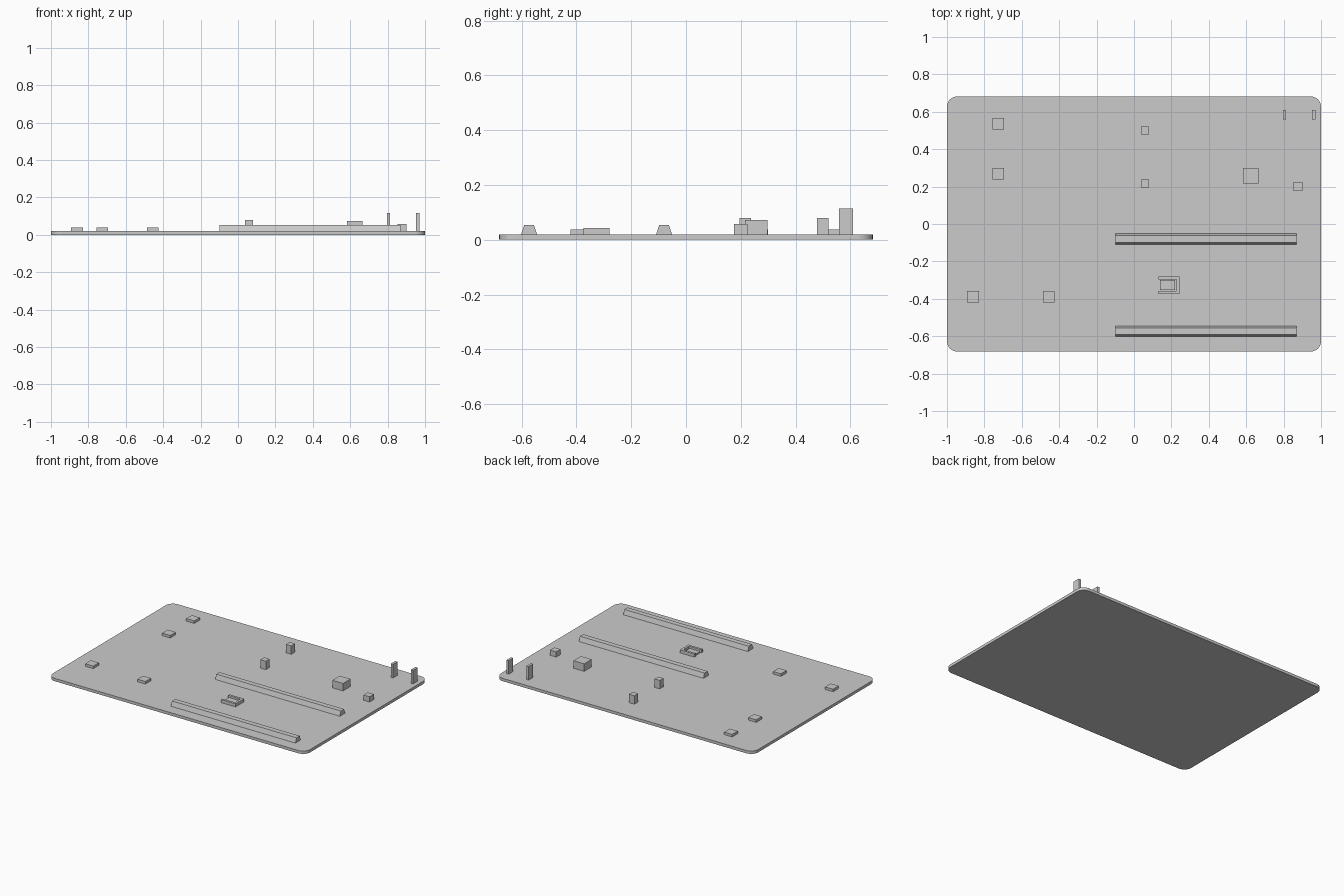
import bpy, bmesh

cube = bpy.data.objects.get("Cube")
if cube:
    bpy.data.objects.remove(cube, do_unlink=True)

grey = bpy.data.materials.new("plain grey")
grey.use_nodes = True
colour = (0.6, 0.6, 0.6, 1)
grey.diffuse_color = colour
grey.node_tree.nodes["Principled BSDF"].inputs["Base Color"].default_value = colour

TOP = 0.02      # top of the base plate
SINK = 0.015    # parts are rooted slightly inside the plate


def finish(name, bm):
    bmesh.ops.recalc_face_normals(bm, faces=bm.faces)
    mesh = bpy.data.meshes.new(name)
    bm.to_mesh(mesh)
    bm.free()
    mesh.materials.append(grey)
    obj = bpy.data.objects.new(name, mesh)
    bpy.context.collection.objects.link(obj)
    return obj


def extrude(name, points, vector):
    """Solid made by sweeping a flat outline along a vector."""
    bm = bmesh.new()
    face = bm.faces.new([bm.verts.new(p) for p in points])
    swept = bmesh.ops.extrude_face_region(bm, geom=[face])["geom"]
    verts = [v for v in swept if isinstance(v, bmesh.types.BMVert)]
    bmesh.ops.translate(bm, verts=verts, vec=vector)
    return finish(name, bm)


def block(name, x, y, wide, deep, top, bottom=SINK):
    a, b = wide / 2, deep / 2
    outline = [(x + i * a, y + j * b, bottom)
               for i, j in ((-1, -1), (1, -1), (1, 1), (-1, 1))]
    return extrude(name, outline, (0, 0, top - bottom))


# Base plate with rounded corners
plate = block("base_plate", 0, 0, 2, 1.364, TOP, 0)
bm = bmesh.new()
bm.from_mesh(plate.data)
corners = [e for e in bm.edges
           if abs(e.verts[0].co.z - e.verts[1].co.z) > TOP / 2]
bmesh.ops.bevel(bm, geom=corners, offset=0.055, segments=8, profile=0.5,
                affect="EDGES")
bm.to_mesh(plate.data)
bm.free()

# Two long rails with a tapered section
for name, y in (("front_rail", -0.573), ("middle_rail", -0.08)):
    section = [(-0.1, y - 0.029, TOP - 0.001), (-0.1, y + 0.029, TOP - 0.001),
               (-0.1, y + 0.018, 0.053), (-0.1, y - 0.018, 0.053)]
    extrude(name, section, (0.968, 0, 0))

# Low square pads
for i, (x, y) in enumerate(((-0.725, 0.536), (-0.725, 0.269),
                            (-0.861, -0.39), (-0.456, -0.39))):
    block(f"low_pad_{i + 1}", x, y, 0.062, 0.062, 0.038)

# Square posts and larger blocks
for name, y in (("rear_post", 0.499), ("front_post", 0.217)):
    block(name, 0.058, y, 0.042, 0.042, 0.079)
block("large_block", 0.624, 0.257, 0.083, 0.083, 0.073)
block("small_block", 0.876, 0.2, 0.048, 0.048, 0.057)

# Pair of upright fins
for name, x in (("right_fin", 0.805), ("left_fin", 0.961)):
    block(name, x, 0.584, 0.018, 0.05, 0.115)

# U-shaped bracket, open towards -x, around a low block
x0, x1, y0, y1, t = 0.131, 0.243, -0.374, -0.28, 0.016
bracket = [(x0, y0), (x1, y0), (x1, y1), (x0, y1), (x0, y1 - t),
           (x1 - t, y1 - t), (x1 - t, y0 + t), (x0, y0 + t)]
extrude("bracket", [(x, y, SINK) for x, y in bracket], (0, 0, 0.042 - SINK))
block("bracket_core", 0.179, -0.326, 0.082, 0.054, 0.03)
